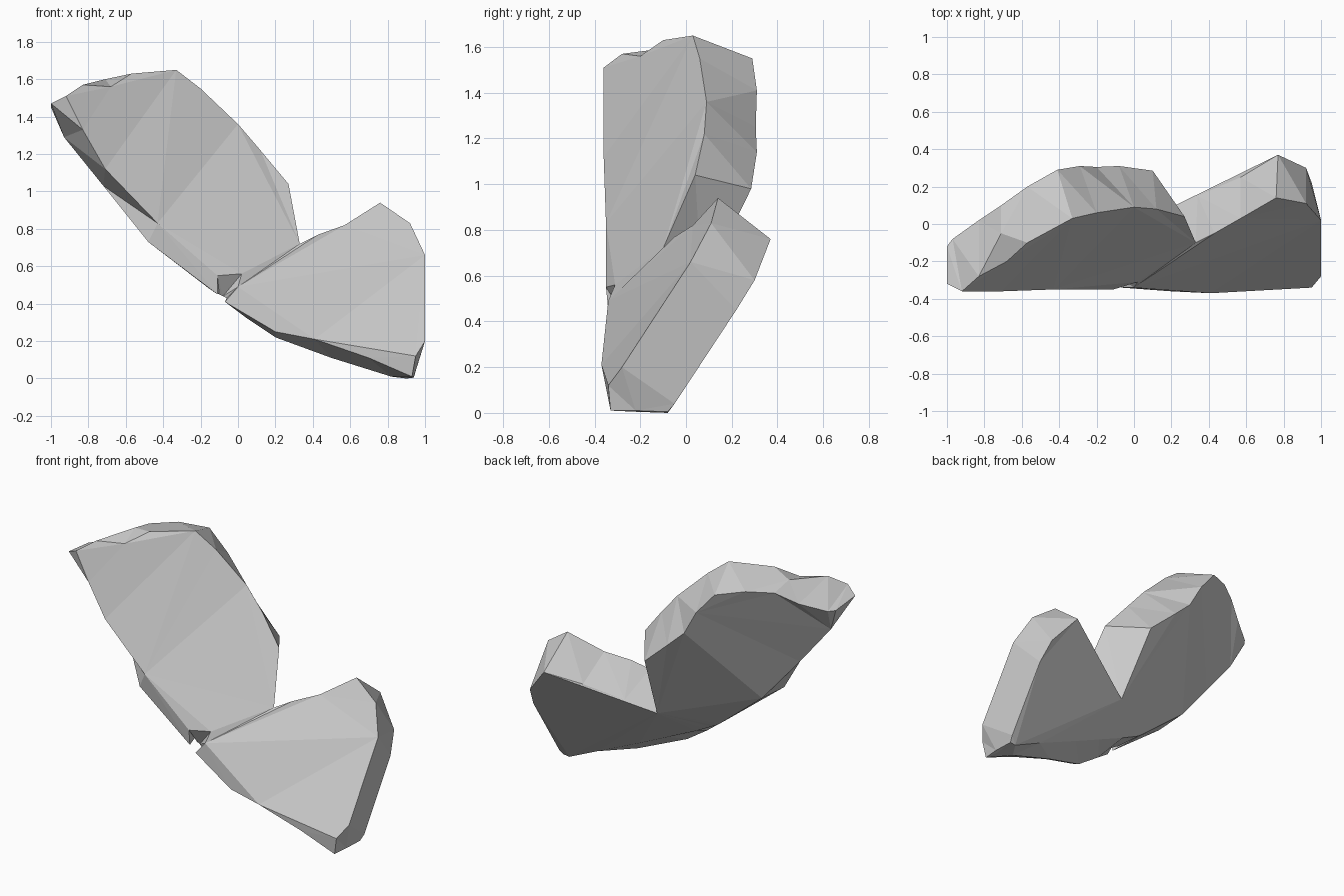
import bpy, bmesh

# Each row runs across the rim: front point, optional middle point, back point
# Upper lobe rim, clockwise from the small notch to the crotch
upper = [
    ((.02, -.31, .56), (-.08, -.28, .44), (-.10, -.12, .45)),
    ((-.11, -.35, .55), (-.10, -.28, .45), (-.13, -.12, .465)),
    ((-.11, -.34, .45), (-.16, -.12, .485)),
    ((-.43, -.35, .83), (-.48, -.33, .73), (-.48, -.10, .745)),
    ((-.71, -.36, 1.12), (-.72, -.15, 1.03)),
    ((-.83, -.36, 1.33), (-.93, -.17, 1.29)),
    ((-1, -.32, 1.47), (-1, -.12, 1.45)),
    ((-.92, -.36, 1.51), (-.97, -.08, 1.45)),
    ((-.83, -.28, 1.57), (-.83, .02, 1.50)),
    ((-.68, -.20, 1.56), (-.71, -.05, 1.60), (-.71, .10, 1.57)),
    ((-.57, -.10, 1.63), (-.57, .20, 1.58)),
    ((-.33, .03, 1.65), (-.41, .29, 1.55)),
    ((-.20, .06, 1.55), (-.29, .31, 1.41)),
    ((0, .09, 1.36), (-.20, .305, 1.25)),
    ((.12, .08, 1.22), (-.08, .31, 1.14)),
    ((.27, .04, 1.04), (.10, .285, .98)),
]
# Lower lobe rim, clockwise from the crotch to the notch
lower = [
    ((.33, -.10, .72), (.16, .07, .54)),
    ((.43, -.05, .77), (.34, .15, .61)),
    ((.57, .03, .82), (.57, .25, .69)),
    ((.76, .14, .94), (.77, .37, .76)),
    ((.92, .11, .83), (.92, .30, .58)),
    ((1, .02, .66), (.95, .22, .45)),
    ((1, -.28, .20), (.95, -.05, .04)),
    ((.95, -.34, .12), (.94, -.22, .01), (.94, -.08, .005)),
    ((.93, -.33, .01), (.92, -.22, .005), (.90, -.08, 0)),
    ((.70, -.35, .11), (.82, -.20, .01), (.70, -.08, .09)),
    ((.41, -.37, .21), (.50, -.22, .11), (.40, -.09, .22)),
    ((.20, -.36, .25), (.20, -.30, .22), (.20, -.10, .31)),
    ((-.07, -.34, .41), (.05, -.29, .32), (0, -.11, .40)),
    ((0, -.34, .49), (-.06, -.29, .43), (-.06, -.115, .43)),
]
# Fold lines (rim row pairs) that split the broad faces into facets
front_folds = [(0, 16), (1, 3), (3, 13), (3, 16), (5, 7), (7, 9), (9, 11),
               (5, 11), (26, 29), (23, 26), (29, 18), (29, 21), (18, 21)]
back_folds = [(0, 16), (3, 13), (3, 16), (5, 12), (16, 24), (19, 24), (16, 19)]

bm = bmesh.new()
chains = [[bm.verts.new(p) for p in row] for row in upper + lower]
chains = [c if len(c) == 3 else [c[0], c[1], c[1]] for c in chains]

# Broad front and back faces with their folds
for side, folds in ((0, front_folds), (2, back_folds)):
    ring = [c[side] for c in chains]
    bm.faces.new(ring)
    for i, j in folds:
        shared = set(ring[i].link_faces) & set(ring[j].link_faces)
        if shared and not set(ring[i].link_edges) & set(ring[j].link_edges):
            bmesh.utils.face_split(shared.pop(), ring[i], ring[j])

# Faceted rim joining front to back
for a, b in zip(chains, chains[1:] + chains[:1]):
    for s in (0, 1):
        corners = list(dict.fromkeys((a[s], b[s], b[s + 1], a[s + 1])))
        if len(corners) > 2:
            bm.faces.new(corners)

bmesh.ops.triangulate(bm, faces=bm.faces[:])
bmesh.ops.recalc_face_normals(bm, faces=bm.faces[:])
mesh = bpy.data.meshes.new("two_lobed_slab")
bm.to_mesh(mesh)
bm.free()
bpy.context.collection.objects.link(bpy.data.objects.new("two_lobed_slab", mesh))
